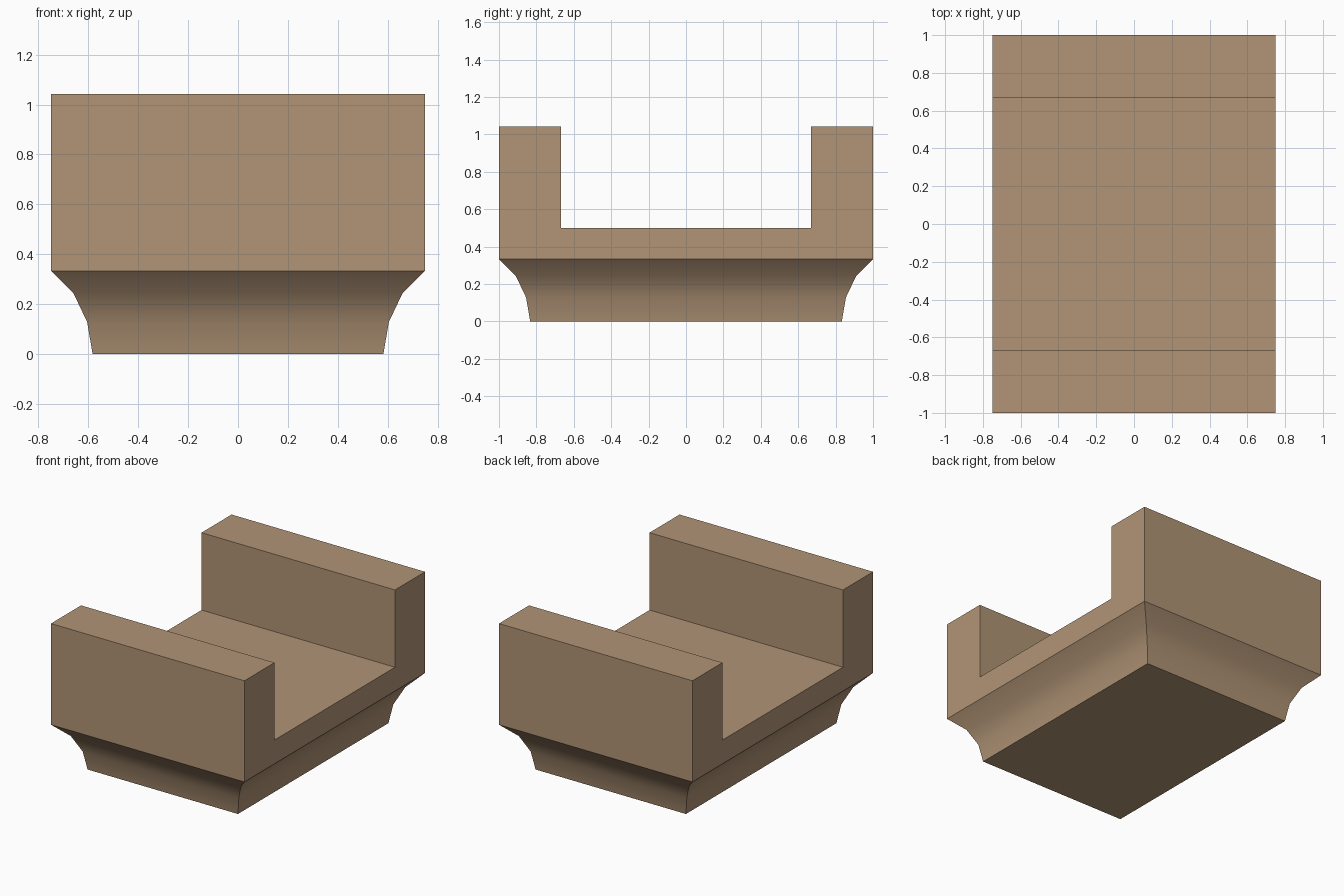
import bpy
import bmesh

if "Cube" in bpy.data.objects:
    bpy.data.objects.remove(bpy.data.objects["Cube"])

HALF_X, HALF_Y = 0.75, 1.0
COVE_TOP, FLOOR, TOP = 0.333, 0.5, 1.042
NOTCH_Y = 0.667

stone = bpy.data.materials.new("tan stone")
stone.diffuse_color = (0.44, 0.298, 0.182, 1)
stone.use_nodes = True
stone.node_tree.nodes["Principled BSDF"].inputs["Base Color"].default_value = stone.diffuse_color


def loft(name, rings, cap_start=True, cap_end=True):
    """Bridge matching closed rings of points into one solid."""
    bm = bmesh.new()
    loops = [[bm.verts.new(p) for p in ring] for ring in rings]
    for a, b in zip(loops, loops[1:]):
        n = len(a)
        for i in range(n):
            j = (i + 1) % n
            bm.faces.new((a[i], a[j], b[j], b[i]))
    if cap_start:
        bm.faces.new(loops[0][::-1])
    if cap_end:
        bm.faces.new(loops[-1])
    bmesh.ops.recalc_face_normals(bm, faces=bm.faces)
    mesh = bpy.data.meshes.new(name)
    bm.to_mesh(mesh)
    bm.free()
    mesh.materials.append(stone)
    obj = bpy.data.objects.new(name, mesh)
    bpy.context.collection.objects.link(obj)
    return obj


# U-shaped channel block: side profile extruded across x
half = [(HALF_Y, COVE_TOP), (HALF_Y, TOP), (NOTCH_Y, TOP), (NOTCH_Y, FLOOR)]
profile = half + [(-y, z) for y, z in reversed(half)]
loft("channel_block", [[(x, y, z) for y, z in profile] for x in (-HALF_X, HALF_X)])

# Coved foot: mitred rectangles that flare out to meet the block
cove = [(0.167, 0.0), (0.145, 0.128), (0.09, 0.244), (0.0, COVE_TOP)]
corners = [(-1, -1), (1, -1), (1, 1), (-1, 1)]
foot = loft("coved_foot",
            [[(sx * (HALF_X - d), sy * (HALF_Y - d), z) for sx, sy in corners]
             for d, z in cove])

# Smooth the curve of the cove, keep mitres and rims sharp
bpy.ops.object.select_all(action='DESELECT')
foot.select_set(True)
bpy.context.view_layer.objects.active = foot
bpy.ops.object.shade_smooth_by_angle(angle=0.55)
